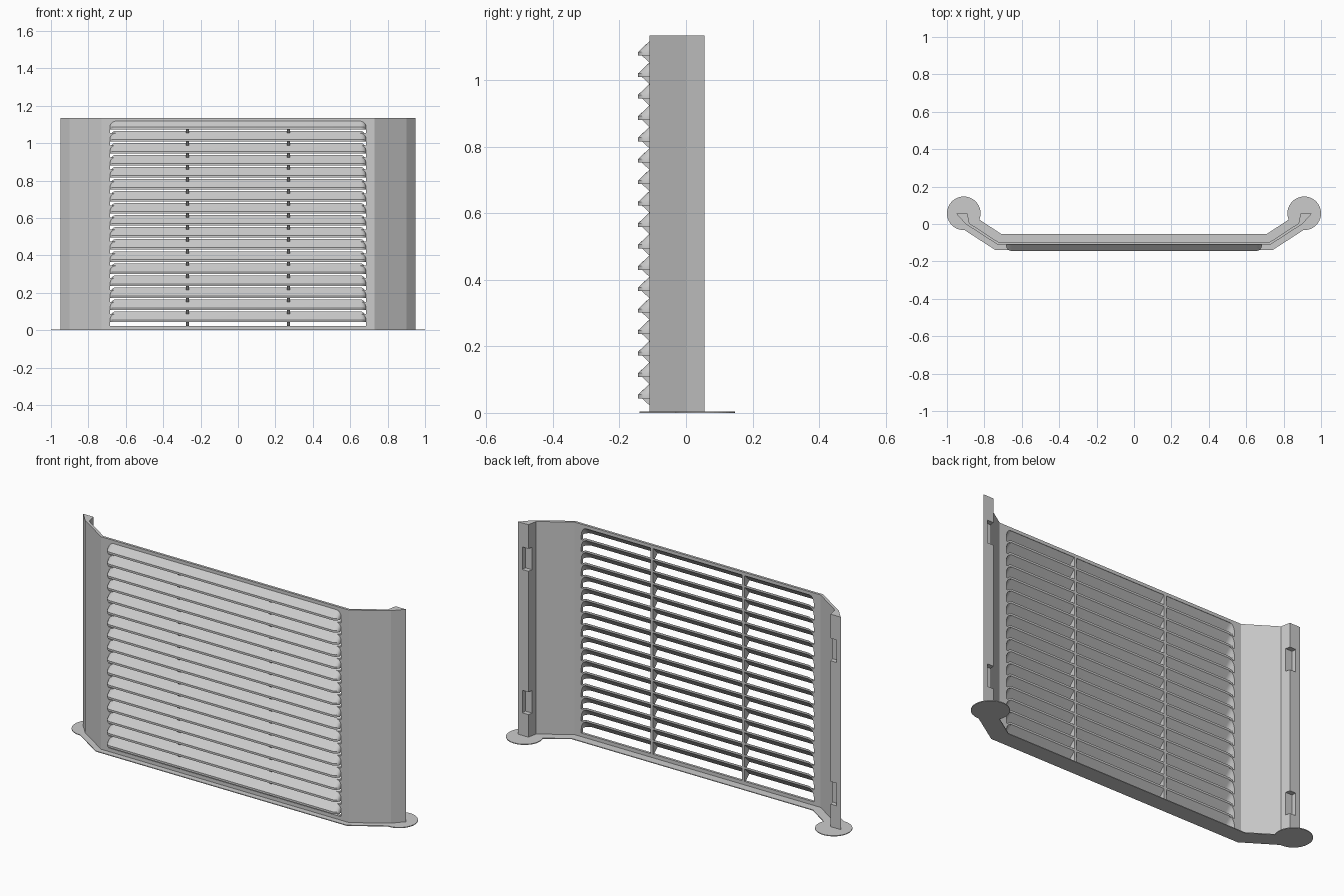
import bpy, bmesh, math
from mathutils import Vector

if "Cube" in bpy.data.objects:
    bpy.data.objects.remove(bpy.data.objects["Cube"])

# Painted metal
metal = bpy.data.materials.new("light_grey_metal")
metal.use_nodes = True
GREY = (0.6, 0.6, 0.6, 1)
metal.diffuse_color = GREY
metal.node_tree.nodes["Principled BSDF"].inputs["Base Color"].default_value = GREY

HEIGHT = 1.135
FRONT, BACK = -0.11, -0.097          # faces of the sheet
COUNT, FIRST, PITCH = 17, 0.055, 0.0644
HALF = PITCH / 2
FLAT, ROUND = 0.655, 0.03            # straight half width and corner radius
noses = [FIRST + i * PITCH for i in range(COUNT)]
arc = [i * math.pi / 12 for i in range(7)]


def finish(name, bm):
    bmesh.ops.recalc_face_normals(bm, faces=bm.faces)
    mesh = bpy.data.meshes.new(name)
    bm.to_mesh(mesh)
    bm.free()
    mesh.materials.append(metal)
    obj = bpy.data.objects.new(name, mesh)
    bpy.context.collection.objects.link(obj)
    return obj


def prism(name, points, push):
    """Extrude a closed 3D outline along a vector."""
    bm = bmesh.new()
    face = bm.faces.new([bm.verts.new(p) for p in points])
    out = bmesh.ops.extrude_face_region(bm, geom=[face])["geom"]
    bmesh.ops.translate(bm, vec=Vector(push),
                        verts=[v for v in out if isinstance(v, bmesh.types.BMVert)])
    return finish(name, bm)


def select(obj):
    bpy.ops.object.select_all(action="DESELECT")
    obj.select_set(True)
    bpy.context.view_layer.objects.active = obj


def cut(obj, cutter):
    cutter.hide_render = True
    mod = obj.modifiers.new("cut", "BOOLEAN")
    mod.operation, mod.solver, mod.object = "DIFFERENCE", "EXACT", cutter
    select(obj)
    bpy.ops.object.modifier_apply(modifier=mod.name)
    bpy.data.objects.remove(cutter)


def mirrored(half):
    return half + [(-x, y) for x, y in reversed(half)]


# Folded panel with an angled wing and a post at each end
half = [(0.725, BACK), (0.88, 0.004), (0.89, 0.055),
        (0.95, 0.055), (0.90, 0.0), (0.73, FRONT)]
panel = prism("panel", [(x, y, 0) for x, y in mirrored(half)], (0, 0, HEIGHT))

# Louvre opening with scalloped ends
edge = []
for z in noses:
    edge.append((FLAT + ROUND, z - HALF))
    edge += [(FLAT + ROUND * math.cos(t), z + HALF * math.sin(t)) for t in arc]
cut(panel, prism("opening_cutter", [(x, -0.2, z) for x, z in mirrored(edge)], (0, 0.18, 0)))

# Notches in the posts
for side in (-1, 1):
    for z in (0.184, 0.947):
        outline = [(0.86, 0.03), (0.925, 0.03), (0.925, 0.08), (0.86, 0.08)]
        cut(panel, prism("notch_cutter", [(side * x, y, z - 0.06) for x, y in outline],
                         (0, 0, 0.12)))

# Sloping louvres with rounded hood ends
bm = bmesh.new()
for z in noses:
    rows = [[], [], []]
    for side, sweep in ((1, arc), (-1, arc[::-1])):
        for t in sweep:
            x, s = side * (FLAT + ROUND * math.cos(t)), math.sin(t)
            rows[0].append(bm.verts.new((x, FRONT - 0.034 * s, z)))
            rows[1].append(bm.verts.new((x, FRONT + 0.0005, z + HALF * s + 0.0005)))
            rows[2].append(bm.verts.new((x, BACK, z + (HALF + 0.013) * s)))
    faces = []
    for a, b in zip(rows, rows[1:]):
        for i in range(len(a) - 1):
            faces.append(bm.faces.new((a[i], a[i + 1], b[i + 1], b[i])))
    out = bmesh.ops.extrude_face_region(bm, geom=faces)["geom"]
    bmesh.ops.translate(bm, vec=(0, 0, -0.011),
                        verts=[v for v in out if isinstance(v, bmesh.types.BMVert)])
louvres = finish("louvres", bm)
select(louvres)
bpy.ops.object.shade_smooth_by_angle(angle=math.radians(30))

# Upright ribs with a saw-tooth front
tooth = [(BACK, noses[0] - HALF)]
for z in noses:
    tooth += [(FRONT, z - HALF), (FRONT - 0.033, z - 0.001)]
tooth += [(FRONT, noses[-1] + HALF), (BACK, noses[-1] + HALF)]
for name, x in (("right_rib", -0.27), ("left_rib", 0.27)):
    prism(name, [(x - 0.007, y, z) for y, z in tooth], (0.014, 0, 0))

# Thin base flange and round feet
half = [(0.71, -0.053), (0.86, 0.045), (0.91, -0.03), (0.74, -0.14)]
prism("base_flange", [(x, y, 0) for x, y in mirrored(half)], (0, 0, 0.004))
for name, x in (("right_foot", -0.91), ("left_foot", 0.91)):
    ring = [i * math.tau / 40 for i in range(40)]
    prism(name, [(x + 0.09 * math.cos(a), 0.057 + 0.09 * math.sin(a), 0) for a in ring],
          (0, 0, 0.004))
